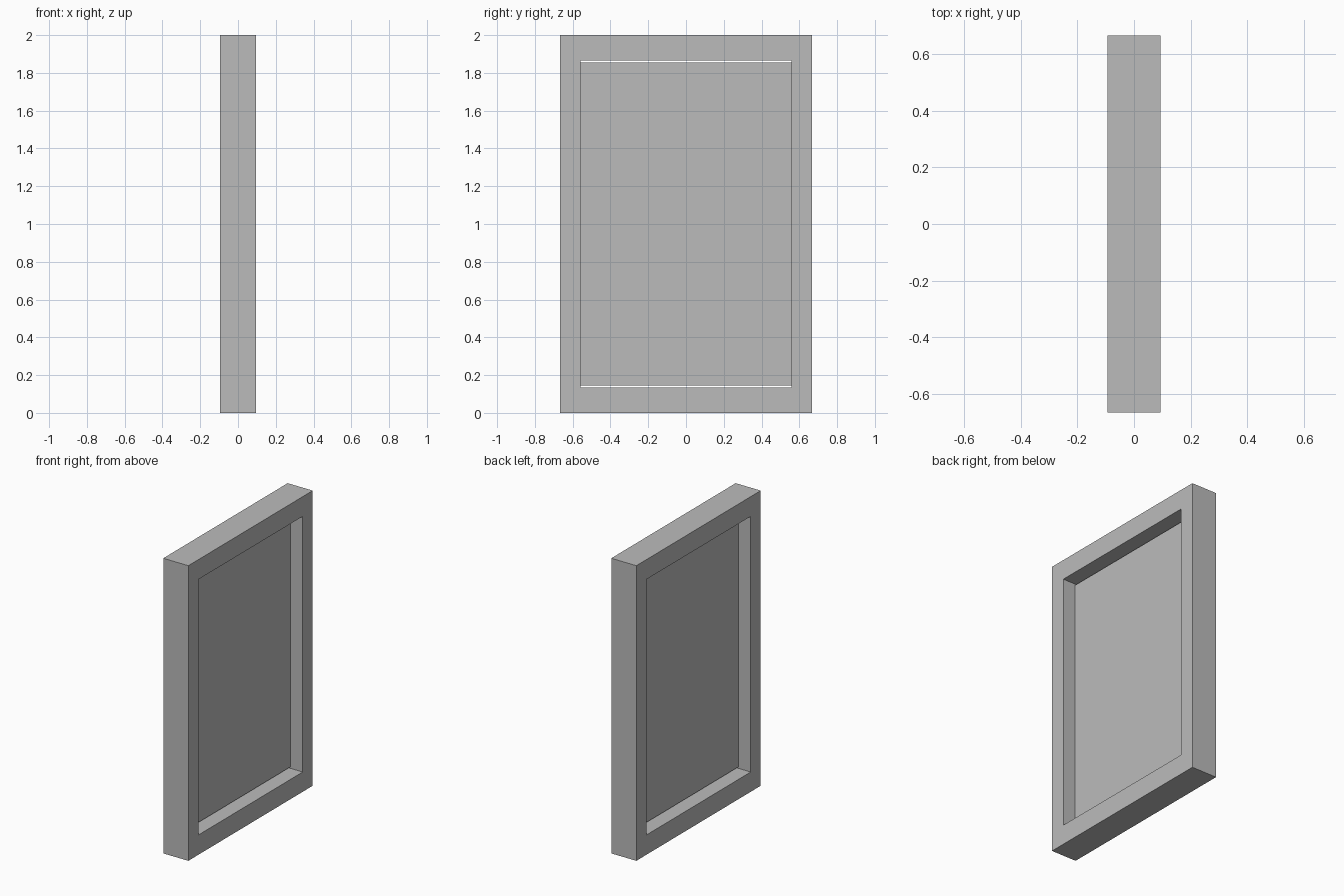
import bpy
import bmesh

# Remove the default cube
if "Cube" in bpy.data.objects:
    bpy.data.objects.remove(bpy.data.objects["Cube"], do_unlink=True)

# Single grey finish
grey = bpy.data.materials.new("plain grey")
grey.use_nodes = True
colour = (0.5, 0.5, 0.5, 1)
grey.diffuse_color = colour
grey.node_tree.nodes["Principled BSDF"].inputs["Base Color"].default_value = colour

HALF_DEPTH, HALF_WIDTH, HEIGHT = 0.094, 0.666, 2.0
OPEN_WIDTH, RAIL = 0.559, 0.134       # opening half width, top and bottom rail height
GAP, PANEL_HALF = 0.01, 0.002         # slit above and below the panel


def add_object(name, bm):
    bmesh.ops.recalc_face_normals(bm, faces=bm.faces)
    mesh = bpy.data.meshes.new(name)
    bm.to_mesh(mesh)
    bm.free()
    mesh.materials.append(grey)
    obj = bpy.data.objects.new(name, mesh)
    bpy.context.collection.objects.link(obj)
    return obj


def rectangle(bm, x, half_width, bottom, top):
    corners = [(-half_width, bottom), (half_width, bottom), (half_width, top), (-half_width, top)]
    return [bm.verts.new((x, y, z)) for y, z in corners]


# Frame: four mitred rails around the opening, extruded through its depth
bm = bmesh.new()
outer = rectangle(bm, -HALF_DEPTH, HALF_WIDTH, 0, HEIGHT)
inner = rectangle(bm, -HALF_DEPTH, OPEN_WIDTH, RAIL, HEIGHT - RAIL)
for i in range(4):
    j = (i + 1) % 4
    bm.faces.new((outer[i], outer[j], inner[j], inner[i]))
result = bmesh.ops.extrude_face_region(bm, geom=bm.faces[:], use_keep_orig=True)
new_verts = [g for g in result["geom"] if isinstance(g, bmesh.types.BMVert)]
bmesh.ops.translate(bm, verts=new_verts, vec=(2 * HALF_DEPTH, 0, 0))
add_object("frame", bm)

# Thin panel in the middle of the frame
bm = bmesh.new()
bmesh.ops.create_cube(bm, size=2)
bmesh.ops.scale(bm, verts=bm.verts, vec=(PANEL_HALF, OPEN_WIDTH, HEIGHT / 2 - RAIL - GAP))
bmesh.ops.translate(bm, verts=bm.verts, vec=(0, 0, HEIGHT / 2))
add_object("panel", bm)
